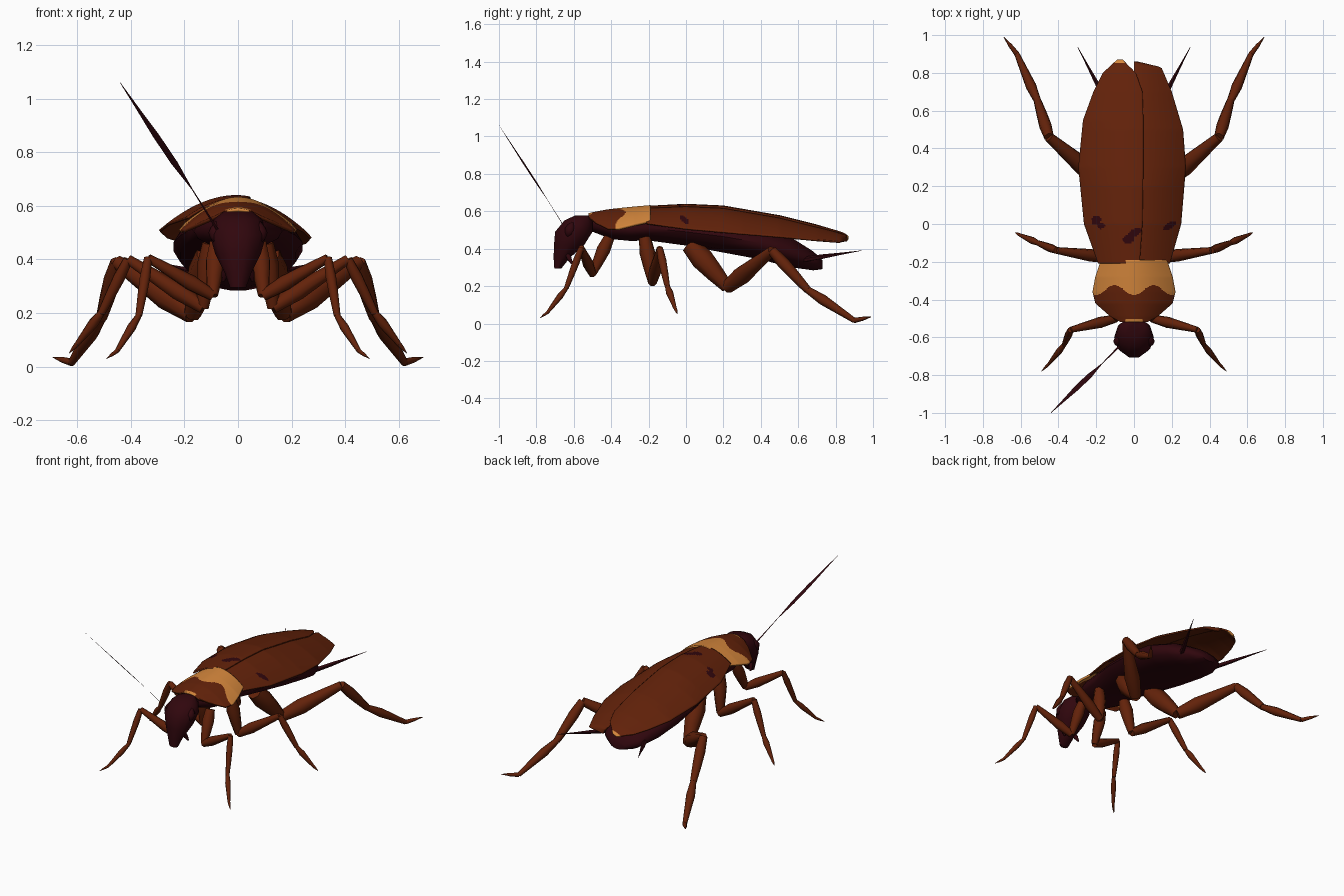
import bpy, bmesh, math
from mathutils import Vector

if "Cube" in bpy.data.objects:
    bpy.data.objects.remove(bpy.data.objects["Cube"])


def material(name, rgb):
    m = bpy.data.materials.new(name)
    m.diffuse_color = (*rgb, 1)
    m.use_nodes = True
    m.node_tree.nodes["Principled BSDF"].inputs["Base Color"].default_value = m.diffuse_color
    return m


BROWN = material("chestnut brown", (0.125, 0.016, 0.003))
TAN = material("amber tan", (0.66, 0.24, 0.045))
MAROON = material("dark maroon", (0.030, 0.002, 0.004))


def interp(table, v):
    """Piecewise linear lookup; rows are (key, value, value...)."""
    if v <= table[0][0]:
        return table[0][1:]
    for a, b in zip(table, table[1:]):
        if v <= b[0]:
            t = (v - a[0]) / (b[0] - a[0])
            return [p + (q - p) * t for p, q in zip(a[1:], b[1:])]
    return table[-1][1:]


def finish(name, bm, mats, rule=None, angle=62, closed=True):
    if closed:
        bmesh.ops.recalc_face_normals(bm, faces=bm.faces)
    for f in bm.faces:
        f.smooth = True
        if rule:
            f.material_index = rule(f.calc_center_median())
    me = bpy.data.meshes.new(name)
    bm.to_mesh(me)
    bm.free()
    for m in mats:
        me.materials.append(m)
    me.set_sharp_from_angle(angle=math.radians(angle))
    ob = bpy.data.objects.new(name, me)
    bpy.context.collection.objects.link(ob)
    return ob


def skin(bm, rings):
    """Join rings of points into a capped tube."""
    vs = [[bm.verts.new(p) for p in r] for r in rings]
    n = len(vs[0])
    for a, b in zip(vs, vs[1:]):
        for i in range(n):
            k = (i + 1) % n
            bm.faces.new((a[i], a[k], b[k], b[i]))
    bm.faces.new(vs[0][::-1])
    bm.faces.new(vs[-1])


def ring(c, a, b, n):
    return [Vector(c) + Vector(a) * math.cos(2 * math.pi * i / n)
            + Vector(b) * math.sin(2 * math.pi * i / n) for i in range(n)]


def segment(bm, p, q, radii, n=6, side=(0, 0, 1), flat=1.0):
    """Limb segment from p to q with radii spread evenly along it."""
    p, q = Vector(p), Vector(q)
    d = (q - p).normalized()
    a = Vector(side)
    a = (a - d * a.dot(d)).normalized()
    b = d.cross(a) * flat
    k = len(radii) - 1
    skin(bm, [ring(p.lerp(q, i / k), a * r, b * r, n) for i, r in enumerate(radii)])


def sheet(name, x_range, y0, y1, height, mats, rule, nx, ny, thick):
    """Thin curved shell over the x,y outline."""
    bm = bmesh.new()
    rows = []
    for j in range(ny + 1):
        y = y0 + (y1 - y0) * j / ny
        xa, xb = x_range(y)
        rows.append([bm.verts.new((x, y, height(x, y))) for x in
                     [xa + (xb - xa) * i / nx for i in range(nx + 1)]])
    for a, b in zip(rows, rows[1:]):
        for i in range(nx):
            bm.faces.new((a[i], a[i + 1], b[i + 1], b[i]))
    ob = finish(name, bm, mats, rule, closed=False)
    mod = ob.modifiers.new("thickness", "SOLIDIFY")
    mod.thickness, mod.offset = thick, -1


# Wings: overlapping shells; rows are y, outer x, inner x
LEFT = [(-.21, -.19, .03), (0, -.265, .045), (.3, -.295, .05), (.55, -.27, .05),
        (.7, -.215, .045), (.8, -.165, .01), (.87, -.09, -.06)]
RIGHT = [(-.21, .19, .0), (0, .25, .0), (.3, .275, .0), (.5, .26, .0),
         (.7, .20, .0), (.83, .145, .0), (.86, .02, .0)]
WING_Z = [(-.21, .625, .55), (0, .636, .522), (.2, .627, .505), (.5, .575, .48),
          (.7, .525, .46), (.87, .475, .445)]
# Dark spots: centre x, y, half sizes, slant
SPOTS = [(-.20, .02, .026, .026, 0), (-.175, -.01, .02, .016, 0), (0, -.05, .04, .022, .5),
         (-.03, -.08, .03, .022, 0), (.19, -.01, .035, .018, .5)]


def wing_rule(c):
    if c.y > .85 and -.11 < c.x < -.05:
        return 1
    return 2 if any(((c.x - x) / a) ** 2 + ((c.y - y - k * (c.x - x)) / b) ** 2 < 1
                    for x, y, a, b, k in SPOTS) else 0


def wing(name, table, lift):
    def height(x, y):
        top, edge = interp(WING_Z, y)
        t = min(1, abs(x) / abs(interp(table, y)[0]))
        return edge + (top - edge) * (1 - t ** 1.9) + lift - .03 * x
    sheet(name, lambda y: sorted(interp(table, y)), table[0][0], table[-1][0],
          height, (BROWN, TAN, MAROON), wing_rule, 36, 120, .01)


wing("left_wing", LEFT, .004)
wing("right_wing", RIGHT, -.006)

# Neck shield: rows are y, half width, top z, edge z
SHIELD = [(-.52, .07, .590, .57), (-.49, .125, .597, .545), (-.42, .205, .610, .51),
          (-.36, .22, .617, .51), (-.28, .205, .625, .53), (-.19, .175, .633, .55)]


def shield_height(x, y):
    w, top, edge = interp(SHIELD, y)
    return edge + (top - edge) * (1 - min(1, abs(x) / w) ** 1.9)


def shield_rule(c):
    return int(c.y > -.350 - .027 * math.cos(c.x * 31)
               or (c.y < -.505 and abs(c.x) < .045))


def shield_width(y):
    w = interp(SHIELD, y)[0]
    return -w, w


sheet("neck_shield", shield_width, -.52, -.19, shield_height, (BROWN, TAN),
      shield_rule, 60, 60, .014)

# Body: thorax and abdomen; rows are y, z, half width, half height
BODY = [(-.5, .53, .06, .04), (-.4, .51, .12, .06), (-.3, .505, .165, .065),
        (-.2, .51, .17, .068), (0, .49, .215, .075), (.2, .465, .24, .088),
        (.4, .43, .24, .09), (.55, .385, .20, .085), (.68, .335, .13, .052),
        (.73, .315, .055, .025)]
bm = bmesh.new()
skin(bm, [ring((0, y, z), (w, 0, 0), (0, 0, h), 14) for y, z, w, h in BODY])
finish("body", bm, [MAROON])

# Head: tapers down to the mouth; rows are z, y, half width, half depth
HEAD = [(.578, -.55, .055, .045), (.55, -.575, .09, .08), (.49, -.60, .105, .105),
        (.42, -.625, .085, .085), (.35, -.665, .05, .045), (.295, -.685, .03, .02)]
bm = bmesh.new()
skin(bm, [ring((0, y, z), (w, 0, 0), (0, d, 0), 10) for z, y, w, d in HEAD])
for s in (-1, 1):
    segment(bm, (s * .04, -.64, .38), (s * .055, -.61, .32), (.012, .014, .006))
finish("head", bm, [MAROON])

# Eyes
bm = bmesh.new()
for s in (-1, 1):
    segment(bm, (s * .08, -.635, .46), (s * .08, -.605, .54), (.006, .024, .03, .022, .006), 8)
finish("eyes", bm, [MAROON])

# Antenna: thin stalk then flat blade
bm = bmesh.new()
SIDE = (1, -1, .7)
segment(bm, (-.07, -.64, .50), (-.17, -.74, .66), (.006, .002), 4, SIDE, .2)
segment(bm, (-.17, -.74, .66), (-.44, -1.0, 1.06), (.002, .014, .014, .007, .001), 4, SIDE, .12)
finish("antenna", bm, [MAROON])

# Tail feelers
bm = bmesh.new()
for s in (-1, 1):
    segment(bm, (s * .13, .62, .34), (s * .30, .94, .39), (.015, .013, .006, .001), 5)
finish("tail_feelers", bm, [MAROON])

# Legs: hip, thigh, shin and two-part foot, both sides
LEGS = {
    "front_legs": (.72, [(.08, -.41, .46), (.095, -.50, .265), (.335, -.56, .405),
                         (.37, -.64, .19), (.45, -.74, .06), (.49, -.78, .03)]),
    "middle_legs": (.82, [(.10, -.22, .46), (.13, -.18, .22), (.41, -.14, .40),
                          (.51, -.10, .20), (.60, -.06, .085), (.63, -.045, .05)]),
    "hind_legs": (1.2, [(.11, .02, .42), (.17, .22, .195), (.45, .46, .39),
                        (.51, .65, .18), (.62, .90, .016), (.69, .99, .035)]),
}
SHAPES = [(.04, .052, .042, .028), (.03, .042, .032, .022), (.022, .028, .024, .018),
          (.016, .024, .018, .012), (.012, .009, .001)]
for name, (k, pts) in LEGS.items():
    bm = bmesh.new()
    for s in (-1, 1):
        p = [(s * x, y, z) for x, y, z in pts]
        for a, b, radii in zip(p, p[1:], SHAPES):
            segment(bm, a, b, [r * k for r in radii], 7)
    finish(name, bm, [BROWN])
